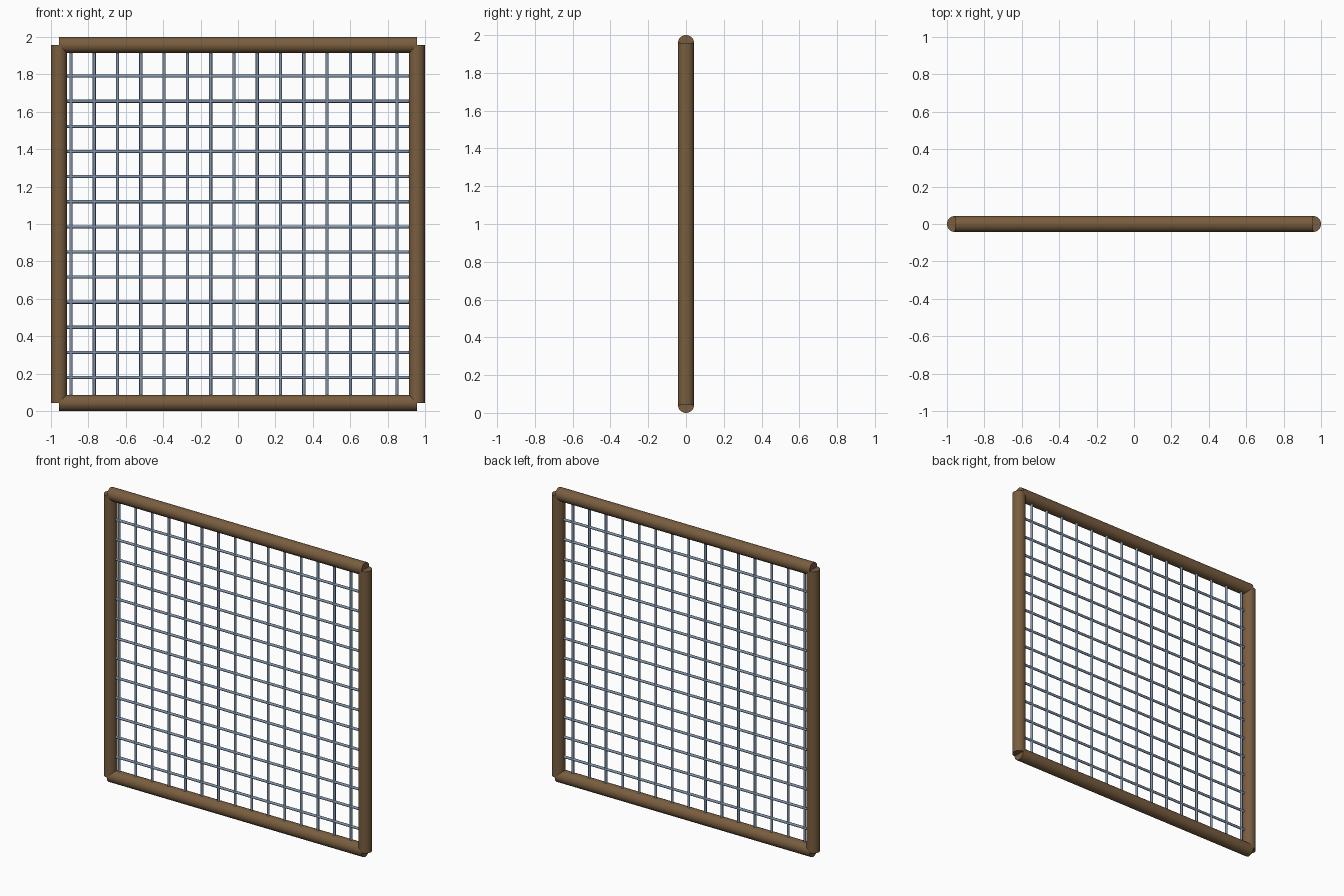
import bpy, math

if "Cube" in bpy.data.objects:
    bpy.data.objects.remove(bpy.data.objects["Cube"])

R, C = 0.043, 0.957      # frame tube radius and centre-line offset
ROD = 0.0085             # lattice rod radius


def material(name, rgb):
    m = bpy.data.materials.new(name)
    m.diffuse_color = (*rgb, 1)
    m.use_nodes = True
    m.node_tree.nodes["Principled BSDF"].inputs["Base Color"].default_value = m.diffuse_color
    return m


wood = material("brown wood", (0.19, 0.11, 0.05))
steel = material("blue grey steel", (0.22, 0.30, 0.41))


def tube(name, loc, radius, length, mat, sides, along_x=False):
    rot = (0, math.pi / 2, 0) if along_x else (0, 0, 0)
    bpy.ops.mesh.primitive_cylinder_add(vertices=sides, radius=radius, depth=length,
                                        location=loc, rotation=rot)
    ob = bpy.context.object
    ob.name = name
    ob.data.materials.append(mat)
    bpy.ops.object.shade_smooth_by_angle(angle=math.radians(50))
    return ob


# Frame: two posts and two rails meeting at their centre lines
for side, x in (("left", -C), ("right", C)):
    tube(side + "_post", (x, 0, 1), R, 2 * C, wood, 32)
for side, z in (("bottom", R), ("top", 2 - R)):
    tube(side + "_rail", (0, 0, z), R, 2 * C, wood, 32, True)

# Upright lattice rods
for i in range(15):
    tube(f"upright_rod_{i + 1}", (-0.893 + 0.1245 * i, 0, 1), ROD, 2 * C, steel, 12)

# Level lattice rods
for i in range(13):
    tube(f"level_rod_{i + 1}", (0, 0, 0.179 + 0.1343 * i), ROD, 2 * C, steel, 12, True)
